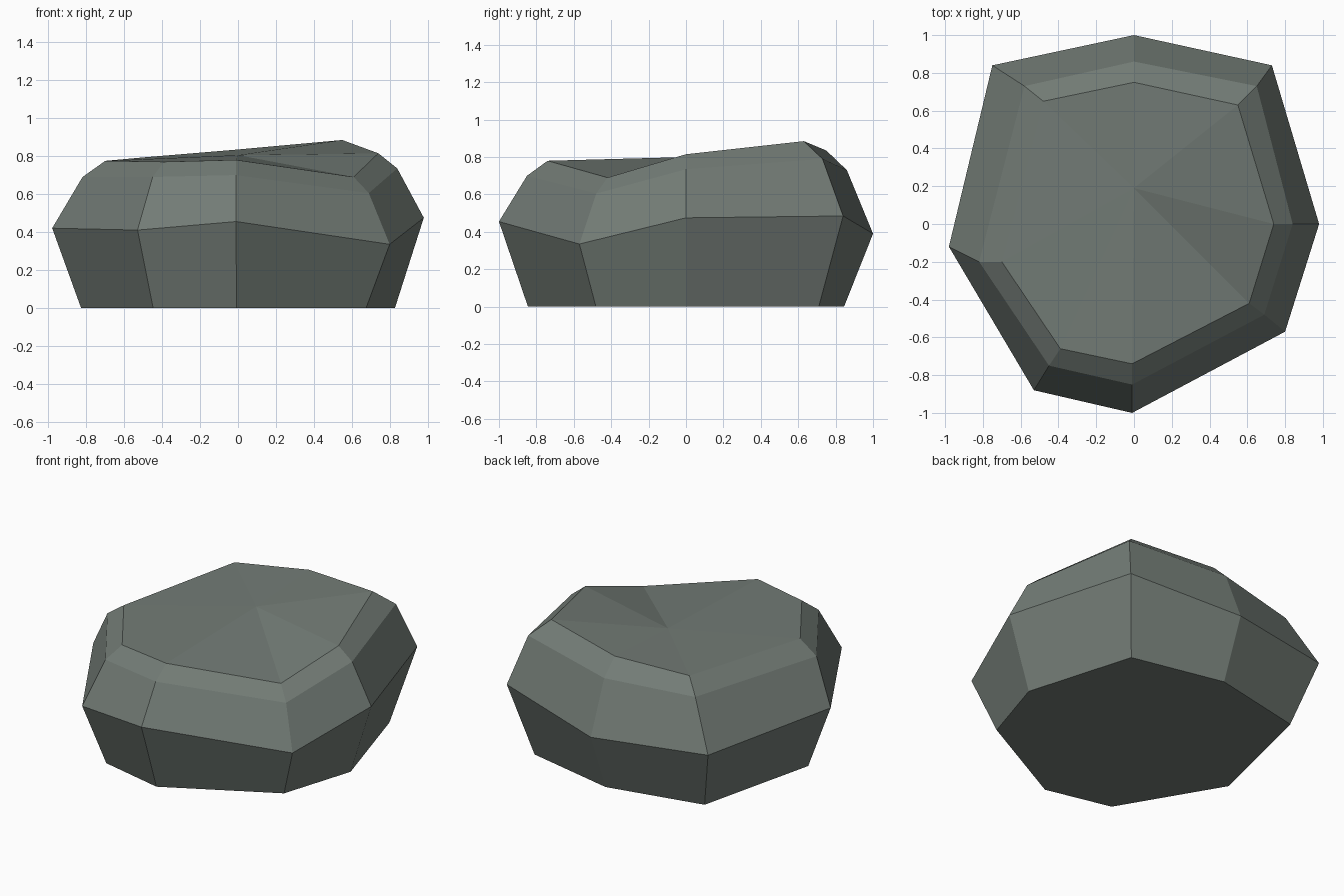
import bpy, bmesh

if "Cube" in bpy.data.objects:
    bpy.data.objects.remove(bpy.data.objects["Cube"])

# One row per corner column, anticlockwise from the back:
# widest ring, shoulder ring, top rim (the base is the widest ring scaled in)
COLUMNS = [
    ((0.00, 1.00, 0.39), (0.00, 0.86, 0.73), (0.00, 0.75, 0.835)),
    ((-0.75, 0.84, 0.41), (-0.58, 0.73, 0.71), (-0.48, 0.65, 0.795)),
    ((-0.98, -0.12, 0.42), (-0.82, -0.20, 0.69), (-0.70, -0.20, 0.775)),
    ((-0.53, -0.88, 0.41), (-0.45, -0.75, 0.69), (-0.39, -0.66, 0.77)),
    ((-0.01, -1.00, 0.455), (-0.01, -0.85, 0.70), (-0.01, -0.74, 0.78)),
    ((0.80, -0.57, 0.335), (0.69, -0.48, 0.605), (0.61, -0.42, 0.69)),
    ((0.98, 0.00, 0.475), (0.84, 0.00, 0.735), (0.74, 0.00, 0.815)),
    ((0.73, 0.84, 0.485), (0.65, 0.73, 0.79), (0.55, 0.63, 0.885)),
]
BASE_SCALE = 0.845
PEAK = (0.0, 0.19, 0.805)

stone = bpy.data.materials.new("grey green stone")
stone.diffuse_color = (0.17, 0.20, 0.18, 1)
stone.use_nodes = True
stone.node_tree.nodes["Principled BSDF"].inputs["Base Color"].default_value = stone.diffuse_color

bm = bmesh.new()

# Rings of corners from the ground up
rings = [[bm.verts.new((c[0][0] * BASE_SCALE, c[0][1] * BASE_SCALE, 0)) for c in COLUMNS]]
for level in range(3):
    rings.append([bm.verts.new(c[level]) for c in COLUMNS])

# Side facets
n = len(COLUMNS)
for low, high in zip(rings, rings[1:]):
    for i in range(n):
        j = (i + 1) % n
        bm.faces.new((low[i], low[j], high[j], high[i]))

# Flat underside and fanned top
bm.faces.new(rings[0][::-1])
peak = bm.verts.new(PEAK)
for i in range(n):
    bm.faces.new((rings[-1][i], rings[-1][(i + 1) % n], peak))

bmesh.ops.recalc_face_normals(bm, faces=bm.faces[:])
mesh = bpy.data.meshes.new("boulder")
bm.to_mesh(mesh)
bm.free()
mesh.materials.append(stone)
boulder = bpy.data.objects.new("boulder", mesh)
bpy.context.collection.objects.link(boulder)
